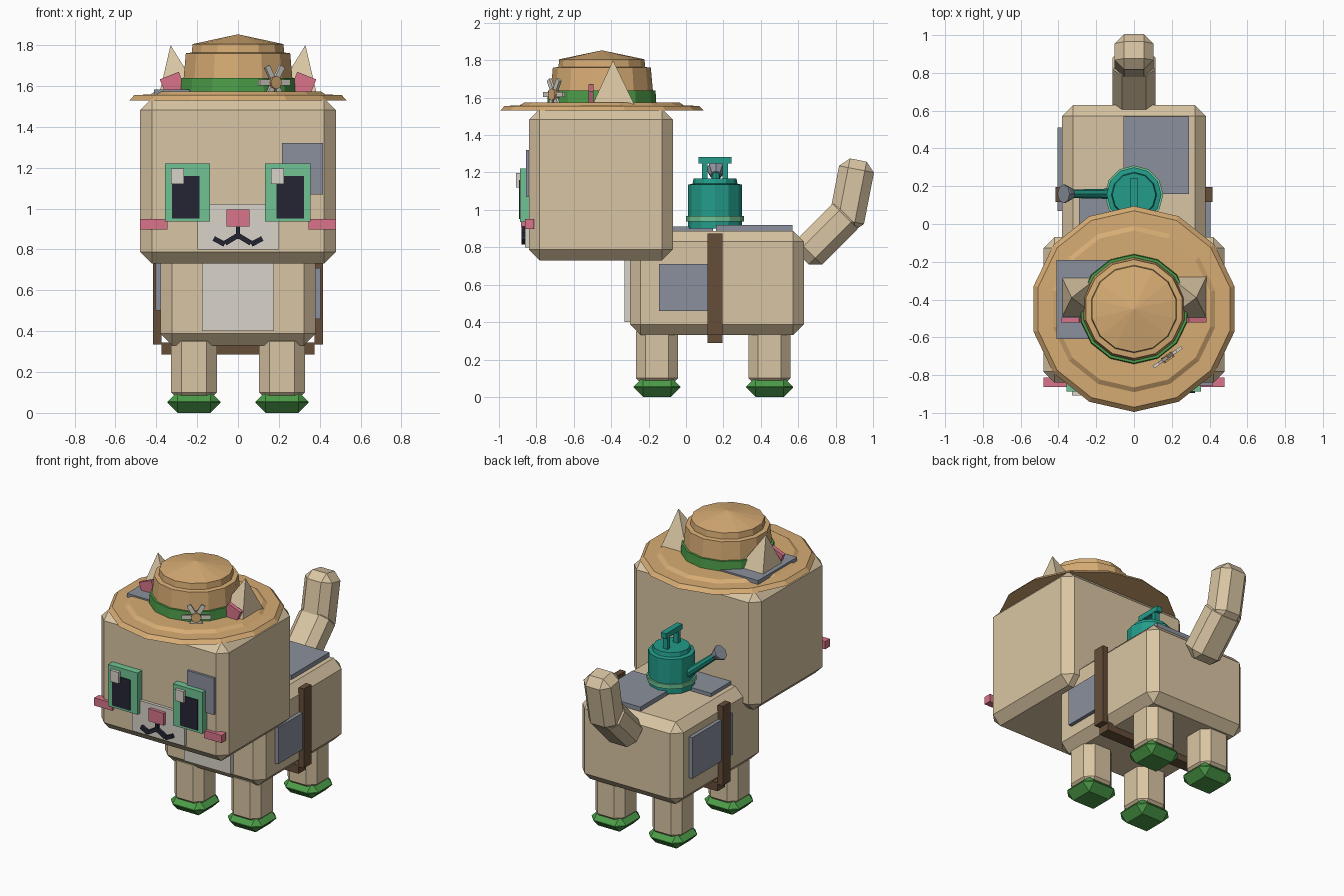
import bpy, bmesh, math
from mathutils import Matrix, Vector

if "Cube" in bpy.data.objects:
    bpy.data.objects.remove(bpy.data.objects["Cube"])

def material(name, rgb):
    m = bpy.data.materials.new(name)
    lin = [((c / 255 + 0.055) / 1.055) ** 2.4 for c in rgb]
    m.diffuse_color = (*lin, 1)
    m.use_nodes = True
    m.node_tree.nodes["Principled BSDF"].inputs["Base Color"].default_value = m.diffuse_color
    return m

BEIGE = material("beige", (217, 197, 163))
WHITE = material("off_white", (216, 211, 202))
STRAW = material("straw", (215, 172, 116))
GREEN = material("green", (76, 156, 72))
MINT = material("mint", (112, 194, 147))
BLACK = material("near_black", (36, 37, 52))
PINK = material("pink", (216, 116, 138))
SLATE = material("slate", (138, 144, 156))
BROWN = material("dark_brown", (102, 77, 56))
TEAL = material("teal", (34, 156, 138))

def finish(name, bm, mat):
    bmesh.ops.recalc_face_normals(bm, faces=bm.faces)
    me = bpy.data.meshes.new(name)
    bm.to_mesh(me)
    bm.free()
    me.materials.append(mat)
    ob = bpy.data.objects.new(name, me)
    bpy.context.collection.objects.link(ob)
    return ob

def block(name, mat, size, matrix, bevel=0):
    """Chamfered box of a given size placed by a matrix."""
    bm = bmesh.new()
    bmesh.ops.create_cube(bm, size=1)
    bmesh.ops.scale(bm, vec=size, verts=bm.verts)
    if bevel:
        bmesh.ops.bevel(bm, geom=bm.edges[:], offset=bevel, segments=1,
                        affect='EDGES', profile=0.5)
    bm.transform(matrix)
    return finish(name, bm, mat)

def box(name, mat, x, y, z, bevel=0, tilt=0, axis='Y'):
    """Box from (min, max) ranges, optionally tilted about its centre."""
    c = Vector([(a + b) / 2 for a, b in (x, y, z)])
    size = [b - a for a, b in (x, y, z)]
    m = Matrix.Translation(c) @ Matrix.Rotation(math.radians(tilt), 4, axis)
    return block(name, mat, size, m, bevel)

def lathe(name, mat, profile, n, matrix):
    """Turned shape: (radius, height) points around local z."""
    bm = bmesh.new()
    rings = []
    for r, h in profile:
        if r == 0:
            rings.append([bm.verts.new((0, 0, h))] * n)
        else:
            a = [math.pi / 2 + 2 * math.pi * i / n for i in range(n)]
            rings.append([bm.verts.new((r * math.cos(t), r * math.sin(t), h)) for t in a])
    for lo, hi in zip(rings, rings[1:]):
        for i in range(n):
            j = (i + 1) % n
            bm.faces.new(list(dict.fromkeys([lo[i], lo[j], hi[j], hi[i]])))
    bm.transform(matrix)
    return finish(name, bm, mat)

def at(x, y, z=0):
    return Matrix.Translation((x, y, z))

# Body, head and chest
box("body", BEIGE, (-.38, .38), (-.30, .63), (.33, .888), .058)
box("head", BEIGE, (-.48, .48), (-.84, -.07), (.73, 1.54), .058)
box("chest_patch", WHITE, (-.175, .175), (-.33, -.28), (.40, .82))

# Legs and boots
for sx, side in ((-1, "left"), (1, "right")):
    for cy, end in ((-.155, "front"), (.447, "rear")):
        cx = sx * .215
        box(f"{end}_{side}_leg", BEIGE, (cx - .112, cx + .112),
            (cy - .112, cy + .112), (.05, .40), .05)
        box(f"{end}_{side}_boot", GREEN, (cx - .13, cx + .13),
            (cy - .125, cy + .125), (0, .105), .05)

# Tail in two segments
block("tail_base", BEIGE, (.225, .19, .37),
      at(0, .755, .87) @ Matrix.Rotation(math.radians(-45), 4, 'X'), .05)
block("tail_tip", BEIGE, (.205, .19, .38),
      at(0, .885, 1.08) @ Matrix.Rotation(math.radians(-11), 4, 'X'), .05)

# Eyes: the highlights sit on the same side of both
for cx, side in ((-.247, "left"), (.243, "right")):
    s = math.copysign(1, cx)
    box(f"{side}_eye", MINT, (cx - .111, cx + .111), (-.888, -.83), (.936, 1.22))
    px = s * .255
    box(f"{side}_pupil", BLACK, (px - .067, px + .067), (-.894, -.86), (.952, 1.16))
    hx = cx - .05
    box(f"{side}_highlight", WHITE, (hx - .032, hx + .032), (-.908, -.87), (1.12, 1.197))
    bx = s * .413
    box(f"{side}_cheek", PINK, (bx - .067, bx + .067), (-.862, -.812), (.897, .95))

# Muzzle, nose and mouth
box("muzzle", WHITE, (-.198, .2), (-.86, -.82), (.80, 1.022))
box("nose", PINK, (-.057, .057), (-.882, -.84), (.912, .995))
box("mouth_middle", BLACK, (-.011, .011), (-.88, -.85), (.85, .915))
for s in (-1, 1):
    x = s * .032
    box("mouth_inner", BLACK, (x - .036, x + .036), (-.88, -.85), (.837, .862), tilt=s * 31)
    x = s * .092
    box("mouth_outer", BLACK, (x - .03, x + .03), (-.88, -.85), (.827, .852), tilt=s * -27)

# Sewn patches
box("forehead_patch", SLATE, (.216, .417), (-.856, -.82), (1.07, 1.32))
box("head_top_patch", SLATE, (-.41, -.1), (-.61, -.19), (1.545, 1.584))
box("right_side_patch", SLATE, (.36, .405), (-.145, .13), (.46, .71))
box("left_side_patch", SLATE, (-.405, -.36), (.07, .51), (.50, .78))
box("back_patch", SLATE, (-.055, .29), (.16, .57), (.87, .918))
box("shoulder_patch", SLATE, (-.29, .02), (-.1, .145), (.87, .912))

# Strap round the belly
for s, side in ((-1, "left"), (1, "right")):
    box(f"{side}_strap", BROWN, (s * .395 - .02, s * .395 + .02), (.116, .196), (.29 if s > 9 else .335, .875))
box("belly_strap", BROWN, (-.375, .375), (.116, .196), (.287, .345))

# Straw hat
hat = at(0, -.45)
lathe("hat_brim", STRAW, [(0, 1.53), (.545, 1.53), (.52, 1.556), (.44, 1.558),
                          (.415, 1.574), (0, 1.574)], 14, hat)
lathe("hat_crown", STRAW, [(0, 1.56), (.28, 1.56), (.262, 1.76), (.232, 1.764),
                           (.228, 1.805), (0, 1.853)], 14, hat)
lathe("hat_band", GREEN, [(0, 1.56), (.292, 1.56), (.287, 1.638), (0, 1.638)], 14, hat)

# Flower on the hat band
flower = at(.178, -.705, 1.617) @ Matrix.Rotation(math.radians(35), 4, 'Z')
for k in range(6):
    block("flower_petal", WHITE, (.062, .016, .028),
          flower @ Matrix.Rotation(k * math.pi / 3, 4, 'Y') @ at(.06, 0))
lathe("flower_centre", STRAW, [(0, -.015), (.033, -.015), (.033, .018), (0, .018)], 8,
      flower @ Matrix.Rotation(math.pi / 2, 4, 'X'))

# Ears with pink inner plates
for s, side in ((-1, "left"), (1, "right")):
    bm = bmesh.new()
    base = [bm.verts.new((s * x, y, 1.54)) for x, y in
            ((.39, -.51), (.39, -.265), (.17, -.265), (.17, -.51))]
    tip = bm.verts.new((s * .33, -.39, 1.8))
    bm.faces.new(base)
    for i in range(4):
        bm.faces.new((base[i], base[(i + 1) % 4], tip))
    finish(f"{side}_ear", bm, BEIGE)
    x = s * .315
    box(f"{side}_inner_ear", PINK, (x - .05, x + .05), (-.522, -.495), (1.54, 1.655), tilt=s * 22)

# Watering can
can = at(0, .155)
lathe("can_body", TEAL, [(0, .9), (.145, .9), (.145, 1.135), (.12, 1.14),
                         (.115, 1.168), (0, 1.168)], 12, can)
lathe("can_stripe", MINT, [(0, .938), (.155, .938), (.155, .968), (0, .968)], 12, can)
for y in (.1, .21):
    box("can_handle_post", TEAL, (-.018, .018), (y - .014, y + .014), (1.15, 1.26))
box("can_handle_bar", TEAL, (-.02, .02), (.067, .243), (1.248, 1.283))
start, end = Vector((-.1, .16, .99)), Vector((-.35, .16, 1.2))
aim = (end - start).to_track_quat('Z', 'Y').to_matrix().to_4x4()
length = (end - start).length
spout = Matrix.Translation(start) @ aim
lathe("can_spout", TEAL, [(0, 0), (.028, 0), (.022, length), (0, length)], 8, spout)
lathe("can_rose", SLATE, [(0, length - .025), (.03, length - .025), (.05, length + .02),
                          (.05, length + .03), (0, length + .03)], 8, spout)
